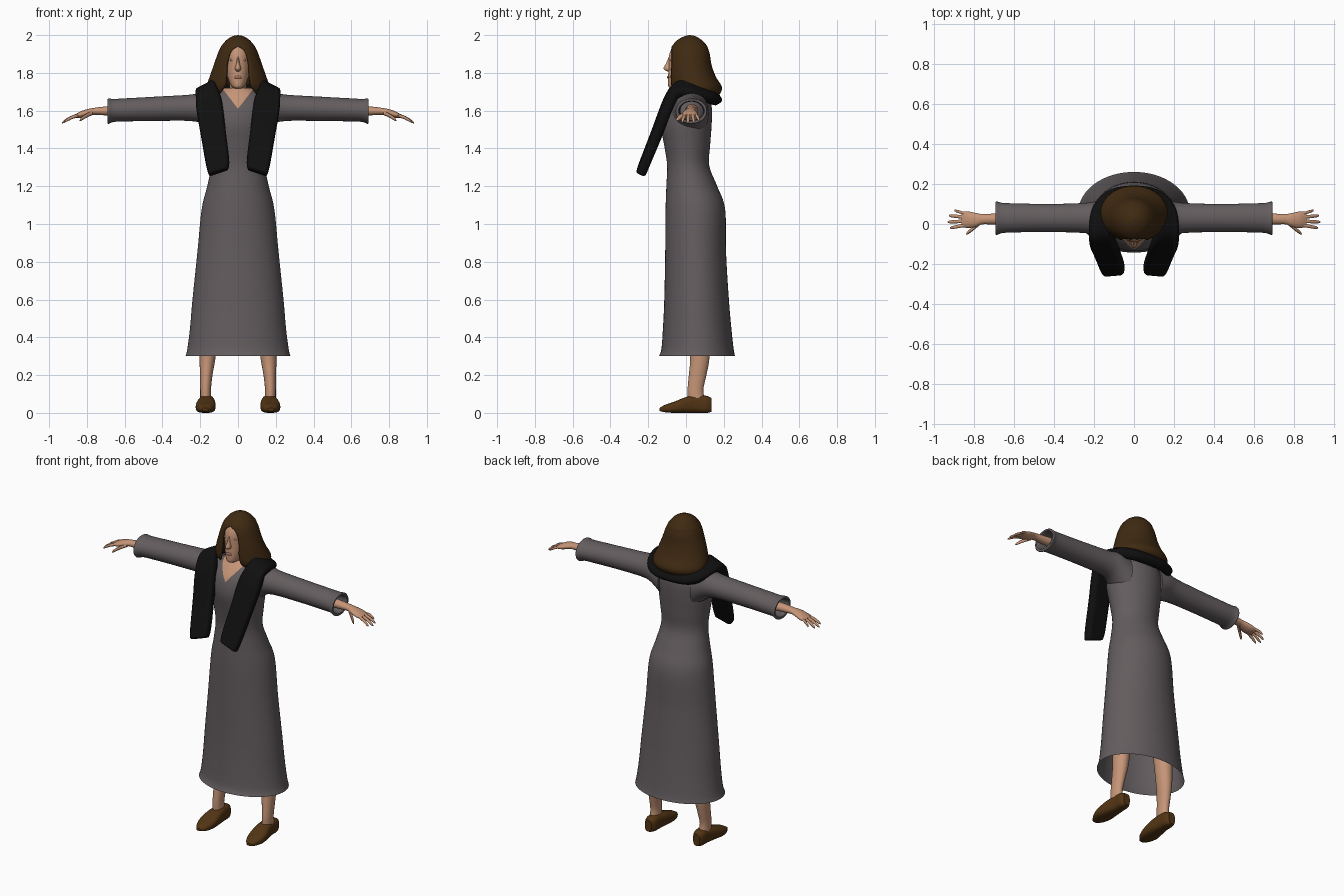
import bpy, bmesh, math
from mathutils import Vector


def material(name, rgb):
    m = bpy.data.materials.new(name)
    m.diffuse_color = (*rgb, 1)
    return m


SKIN = material("skin", (0.56, 0.30, 0.185))
DRESS = material("grey_cloth", (0.125, 0.108, 0.112))
SCARF = material("black_wool", (0.005, 0.005, 0.005))
HAIR = material("brown_hair", (0.05, 0.023, 0.006))
SHOE = material("brown_leather", (0.085, 0.035, 0.007))
LIPS = material("lips", (0.42, 0.19, 0.13))
EYES = material("eyes", (0.40, 0.28, 0.21))


def spline(rows, steps):
    """Catmull-Rom interpolation of equal-length tuples."""
    rows = [tuple(map(float, r)) for r in rows]
    out = []
    for i in range(len(rows) - 1):
        p0, p1, p2 = rows[max(i - 1, 0)], rows[i], rows[i + 1]
        p3 = rows[min(i + 2, len(rows) - 1)]
        for s in range(steps):
            t = s / steps
            out.append(tuple(
                0.5 * (2 * b + (c - a) * t + (2 * a - 5 * b + 4 * c - d) * t * t
                       + (3 * b - a - 3 * c + d) * t ** 3)
                for a, b, c, d in zip(p0, p1, p2, p3)))
    return out + [rows[-1]]


def finish(name, bm, mat, mirror=False):
    bmesh.ops.remove_doubles(bm, verts=bm.verts, dist=1e-5)
    bmesh.ops.recalc_face_normals(bm, faces=bm.faces)
    me = bpy.data.meshes.new(name)
    bm.to_mesh(me)
    bm.free()
    me.materials.append(mat)
    ob = bpy.data.objects.new(name, me)
    bpy.context.collection.objects.link(ob)
    if mirror:
        ob.modifiers.new("mirror", "MIRROR").use_mirror_merge = False
    return ob


def skin_rows(bm, rows, closed):
    grid = [[bm.verts.new(p) for p in row] for row in rows]
    n = len(grid[0])
    for a, b in zip(grid, grid[1:]):
        for i in range(n if closed else n - 1):
            j = (i + 1) % n
            bm.faces.new((a[i], a[j], b[j], b[i]))
    return grid


def loft(name, axis, stations, mat, mirror=False, n=32, steps=4, caps=(1, 1), power=1.0):
    """Stations: position on axis, then min/max of the two other axes, optional front gap."""
    gap = len(stations[0]) == 6
    f = lambda v: math.copysign(abs(v) ** power, v)
    rows = []
    for s in spline(stations, steps):
        p, a0, a1, b0, b1 = s[:5]
        ra, rb = (a1 - a0) / 2, (b1 - b0) / 2
        t0 = math.asin(min(max(s[5], 0) / max(ra, 1e-4), 1)) if gap else 0
        row = []
        for i in range(n + 1 if gap else n):
            t = t0 + (2 * math.pi - 2 * t0) * i / n
            a, b = (a0 + a1) / 2 + ra * f(math.sin(t)), (b0 + b1) / 2 - rb * f(math.cos(t))
            row.append({"x": (p, a, b), "y": (a, p, b), "z": (a, b, p)}[axis])
        rows.append(row)
    bm = bmesh.new()
    grid = skin_rows(bm, rows, not gap)
    for use, ring in zip(caps, (grid[0], grid[-1])):
        if use:
            bm.faces.new(ring)
    return finish(name, bm, mat, mirror)


# Dress body, open at the hem
dress = loft("dress", "z", [
    (0.30, -.278, .278, -.143, .260), (0.34, -.268, .268, -.130, .252),
    (0.45, -.254, .254, -.122, .240), (0.60, -.241, .241, -.115, .227),
    (0.85, -.215, .215, -.110, .212), (1.08, -.192, .192, -.108, .207),
    (1.20, -.163, .163, -.104, .165), (1.31, -.143, .143, -.100, .123),
    (1.42, -.153, .153, -.116, .128), (1.53, -.168, .168, -.136, .136),
    (1.62, -.168, .168, -.122, .136), (1.68, -.135, .135, -.085, .115),
    (1.72, -.070, .070, -.050, .080)], DRESS, n=64, steps=5, caps=(0, 1))

# V neckline: cut the two slanted edges and colour the skin above them
bm = bmesh.new()
bm.from_mesh(dress.data)
for side in (-1, 1):
    bmesh.ops.bisect_plane(bm, geom=bm.verts[:] + bm.edges[:] + bm.faces[:],
                           plane_co=(0, 0, 1.61), plane_no=(side * 1.3, 0, -1))
for face in bm.faces:
    c = face.calc_center_median()
    if c.y < 0.03 and c.z > 1.61 + 1.3 * abs(c.x):
        face.material_index = 1
bm.to_mesh(dress.data)
bm.free()
dress.data.materials.append(SKIN)

# Sleeves with a turned-in cuff
loft("sleeve", "x", [
    (.11, -.085, .12, 1.46, 1.70), (.18, -.06, .115, 1.525, 1.70),
    (.25, -.045, .105, 1.545, 1.685), (.42, -.04, .10, 1.546, 1.675),
    (.60, -.042, .103, 1.543, 1.665), (.66, -.046, .106, 1.540, 1.662),
    (.685, -.055, .112, 1.530, 1.665), (.690, -.046, .104, 1.538, 1.657),
    (.670, -.034, .092, 1.550, 1.648), (.52, -.03, .09, 1.55, 1.65)],
    DRESS, mirror=True, caps=(1, 0))

# Forearms and palms
loft("forearm_and_palm", "x", [
    (.50, -.005, .065, 1.565, 1.635), (.70, -.002, .052, 1.575, 1.622),
    (.76, -.002, .050, 1.578, 1.615), (.79, -.014, .055, 1.572, 1.610),
    (.83, -.020, .063, 1.562, 1.598), (.862, -.014, .060, 1.562, 1.580)],
    SKIN, mirror=True, n=20)

# Fingers and thumb: root, tip, radius
digits = [("little_finger", (.845, .052, 1.577), (.897, .068, 1.550), .008),
          ("ring_finger", (.845, .034, 1.578), (.925, .042, 1.538), .009),
          ("middle_finger", (.845, .014, 1.578), (.932, .010, 1.535), .009),
          ("index_finger", (.845, -.006, 1.576), (.920, -.020, 1.540), .009),
          ("thumb", (.770, .004, 1.588), (.838, -.050, 1.548), .011)]
for name, root, tip, r in digits:
    rows = []
    for t, k in ((0, 1), (.5, 1), (.88, .8), (1, .25)):
        p = Vector(root).lerp(Vector(tip), t) + Vector((0, 0, .02 * t * (1 - t)))
        q = r * k
        rows.append((p.x, p.y - q, p.y + q, p.z - q, p.z + q))
    loft(name, "x", rows, SKIN, mirror=True, n=10, steps=2)

# Legs and shoes
loft("leg", "z", [
    (.05, .140, .200, .010, .105), (.12, .143, .200, .008, .092),
    (.20, .135, .201, .015, .108), (.30, .118, .204, .022, .125),
    (.50, .095, .205, .01, .13), (.80, .05, .20, -.03, .12)], SKIN, mirror=True)
loft("shoe", "y", [
    (-.140, .158, .190, .010, .026), (-.11, .135, .210, .003, .043),
    (-.06, .120, .224, 0, .060), (0, .120, .217, 0, .084),
    (.06, .126, .205, 0, .094), (.11, .130, .202, 0, .090),
    (.136, .145, .190, .006, .078)], SHOE, mirror=True, power=.7)

# Head, neck and face details
loft("neck", "z", [(1.62, -.06, .06, -.06, .07), (1.70, -.047, .047, -.05, .06),
                   (1.80, -.045, .045, -.05, .06)], SKIN, n=24)
loft("head", "z", [
    (1.718, -.018, .018, -.082, -.03), (1.730, -.034, .034, -.094, .0),
    (1.770, -.053, .053, -.095, .05), (1.83, -.065, .065, -.092, .085),
    (1.90, -.067, .067, -.088, .10), (1.95, -.05, .05, -.06, .08),
    (1.972, -.015, .015, -.01, .04)], SKIN)
loft("nose", "z", [
    (1.808, -.011, .011, -.098, -.06), (1.822, -.016, .016, -.119, -.06),
    (1.85, -.010, .010, -.106, -.06), (1.888, -.006, .006, -.090, -.06)], SKIN, n=16)
for name, centre, size, mat, mirror in (
        ("eye", (.030, -.077, 1.868), (.013, .005, .006), EYES, True),
        ("lips", (0, -.094, 1.777), (.022, .006, .008), LIPS, False)):
    bm = bmesh.new()
    bmesh.ops.create_uvsphere(bm, u_segments=16, v_segments=10, radius=1)
    bmesh.ops.scale(bm, vec=size, verts=bm.verts)
    bmesh.ops.translate(bm, vec=centre, verts=bm.verts)
    finish(name, bm, mat, mirror)

# Long hair: a shell with a gap for the face
hair = loft("hair", "z", [
    (1.680, -.125, .125, -.035, .160, .105), (1.690, -.158, .158, -.062, .180, .095),
    (1.725, -.168, .168, -.088, .190, .072), (1.78, -.150, .150, -.092, .158, .062),
    (1.84, -.129, .129, -.090, .136, .060), (1.90, -.108, .108, -.086, .126, .046),
    (1.925, -.097, .097, -.080, .118, .028), (1.945, -.086, .086, -.072, .110, 0),
    (1.975, -.060, .060, -.044, .082, 0), (1.994, -.028, .028, -.008, .050, 0),
    (2.000, -.002, .002, .018, .022, 0)], HAIR, n=48, caps=(0, 0))
solid = hair.modifiers.new("thickness", "SOLIDIFY")
solid.thickness, solid.offset = 0.014, -1

# Scarf: outer and inner edge from the back of the neck down one side, then mirrored
half = [(0, .175, 1.635, 0, .125, 1.72), (.13, .155, 1.64, .085, .09, 1.74),
        (.205, .075, 1.67, .10, .02, 1.75), (.222, -.045, 1.69, .115, -.045, 1.735),
        (.222, -.095, 1.61, .085, -.095, 1.66), (.198, -.150, 1.47, .065, -.155, 1.50),
        (.172, -.215, 1.32, .045, -.215, 1.34), (.155, -.243, 1.255, .050, -.232, 1.29)]
flip = [(-a, b, c, -d, e, g) for a, b, c, d, e, g in reversed(half[1:])]
rows = []
for s in spline(flip + half, 3):
    outer, inner = Vector(s[:3]), Vector(s[3:])
    rows.append([outer.lerp(inner, k / 5) for k in range(6)])
bm = bmesh.new()
skin_rows(bm, rows, False)
scarf = finish("scarf", bm, SCARF)
solid = scarf.modifiers.new("thickness", "SOLIDIFY")
solid.thickness, solid.offset = 0.055, 0
scarf.modifiers.new("soften", "SUBSURF").levels = 1

# Smooth shading with sharp rims kept
for ob in bpy.context.scene.objects:
    ob.select_set(True)
bpy.context.view_layer.objects.active = dress
bpy.ops.object.shade_smooth_by_angle(angle=math.radians(45))
